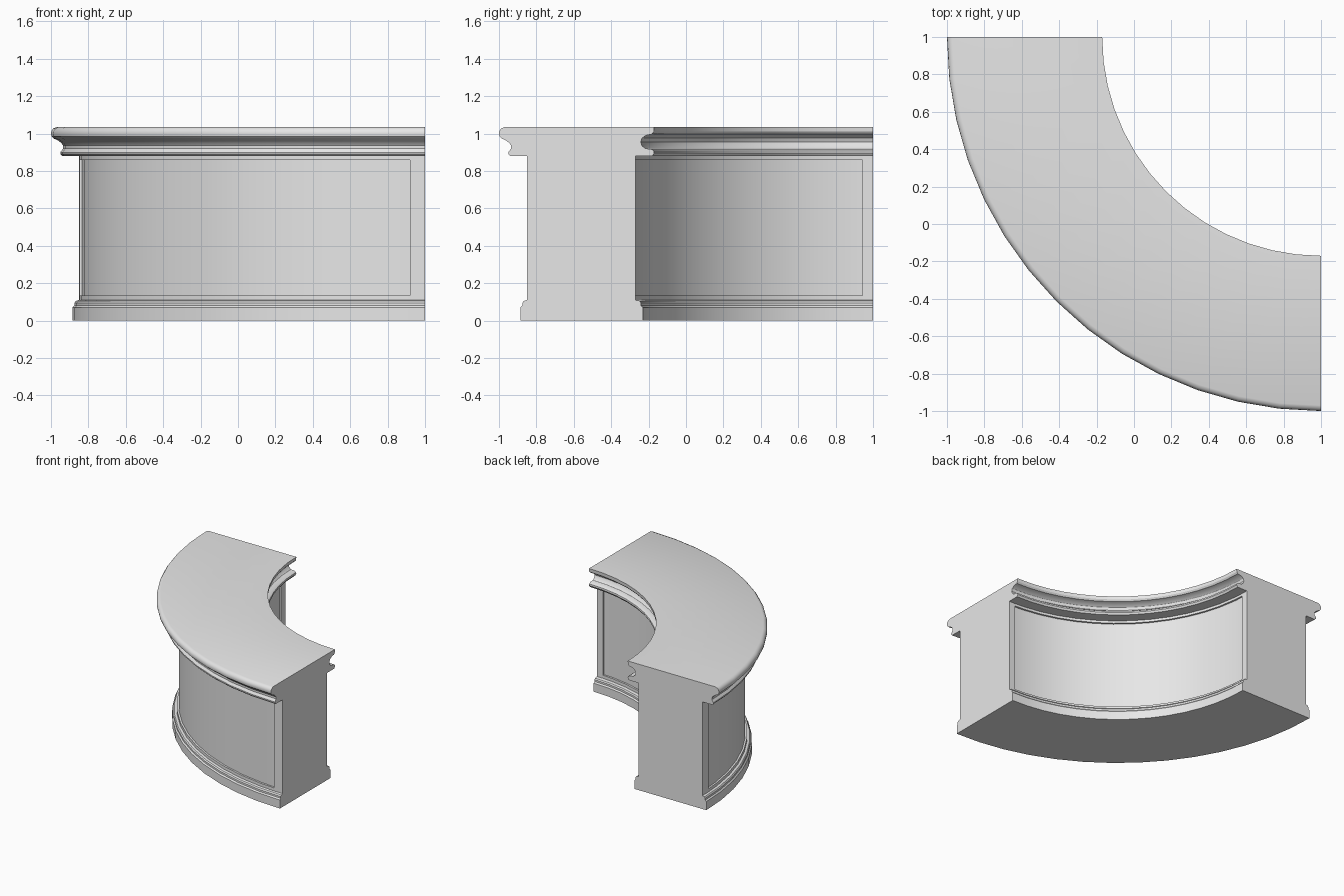
import bpy, bmesh
from math import sin, cos, radians

cube = bpy.data.objects.get("Cube")
if cube:
    bpy.data.objects.remove(cube, do_unlink=True)

# One plain grey finish
grey = bpy.data.materials.new("plain grey")
grey.use_nodes = True
colour = (0.8, 0.8, 0.8, 1)
grey.diffuse_color = colour
grey.node_tree.nodes["Principled BSDF"].inputs["Base Color"].default_value = colour

SEGMENTS = 14
STILE = 2.5      # angular width of the upright frame pieces
ARC = [90 * i / SEGMENTS for i in range(SEGMENTS + 1)]
PANEL_ARC = [STILE] + ARC[1:-1] + [90 - STILE]
FULL_ARC = [0] + PANEL_ARC + [90]


def sweep(name, profile, angles):
    """Sweep a closed (radius, height) profile round the corner at x = y = 1."""
    bm = bmesh.new()
    rings = []
    for a in angles:
        c, s = cos(radians(a)), sin(radians(a))
        rings.append([bm.verts.new((1 - r * c, 1 - r * s, z)) for r, z in profile])
    n = len(profile)
    for p, q in zip(rings, rings[1:]):
        for i in range(n):
            j = (i + 1) % n
            bm.faces.new((p[i], p[j], q[j], q[i]))
    bm.faces.new(rings[0])
    bm.faces.new(rings[-1])
    bmesh.ops.recalc_face_normals(bm, faces=bm.faces)
    mesh = bpy.data.meshes.new(name)
    bm.to_mesh(mesh)
    bm.free()
    mesh.materials.append(grey)
    obj = bpy.data.objects.new(name, mesh)
    bpy.context.collection.objects.link(obj)
    bpy.ops.object.select_all(action='DESELECT')
    obj.select_set(True)
    bpy.context.view_layer.objects.active = obj
    bpy.ops.object.shade_smooth_by_angle(angle=radians(32))
    return obj


def box(r0, r1, z0, z1):
    return [(r0, z0), (r1, z0), (r1, z1), (r0, z1)]


# Plinth with a stepped, rounded upper edge on both sides
sweep("plinth", [
    (1.23, 0), (1.885, 0), (1.885, 0.07), (1.875, 0.08), (1.875, 0.095),
    (1.868, 0.105), (1.85, 0.11), (1.27, 0.11), (1.247, 0.105),
    (1.24, 0.095), (1.24, 0.08), (1.23, 0.07)], ARC)

# Curved body whose faces are the recessed panels
sweep("body", box(1.285, 1.835, 0.11, 0.88), FULL_ARC)

# Raised frame round the panel on each side
for side, r0, r1 in (("outer", 1.835, 1.85), ("inner", 1.27, 1.285)):
    sweep(side + "_bottom_rail", box(r0, r1, 0.11, 0.135), PANEL_ARC)
    sweep(side + "_top_rail", box(r0, r1, 0.86, 0.88), PANEL_ARC)
    for end, angles in (("front", (90 - STILE, 90)), ("back", (0, STILE))):
        sweep(side + "_" + end + "_stile", box(r0, r1, 0.11, 0.88), angles)

# Countertop: rounded nose, hollow and lower lip on both sides
outer = [(1.94, 0.88), (1.95, 0.89), (1.95, 0.90), (1.935, 0.92), (1.935, 0.935),
         (1.945, 0.95), (1.965, 0.965), (1.985, 0.973), (1.997, 0.985),
         (2.0, 1.0), (1.997, 1.015), (1.987, 1.028), (1.97, 1.035)]
inner = [(1.17, 1.035), (1.172, 1.01), (1.182, 0.997), (1.215, 0.99),
         (1.235, 0.975), (1.242, 0.955), (1.235, 0.935), (1.218, 0.92),
         (1.185, 0.917), (1.172, 0.908), (1.17, 0.895), (1.18, 0.88)]
sweep("countertop", outer + inner, ARC)
